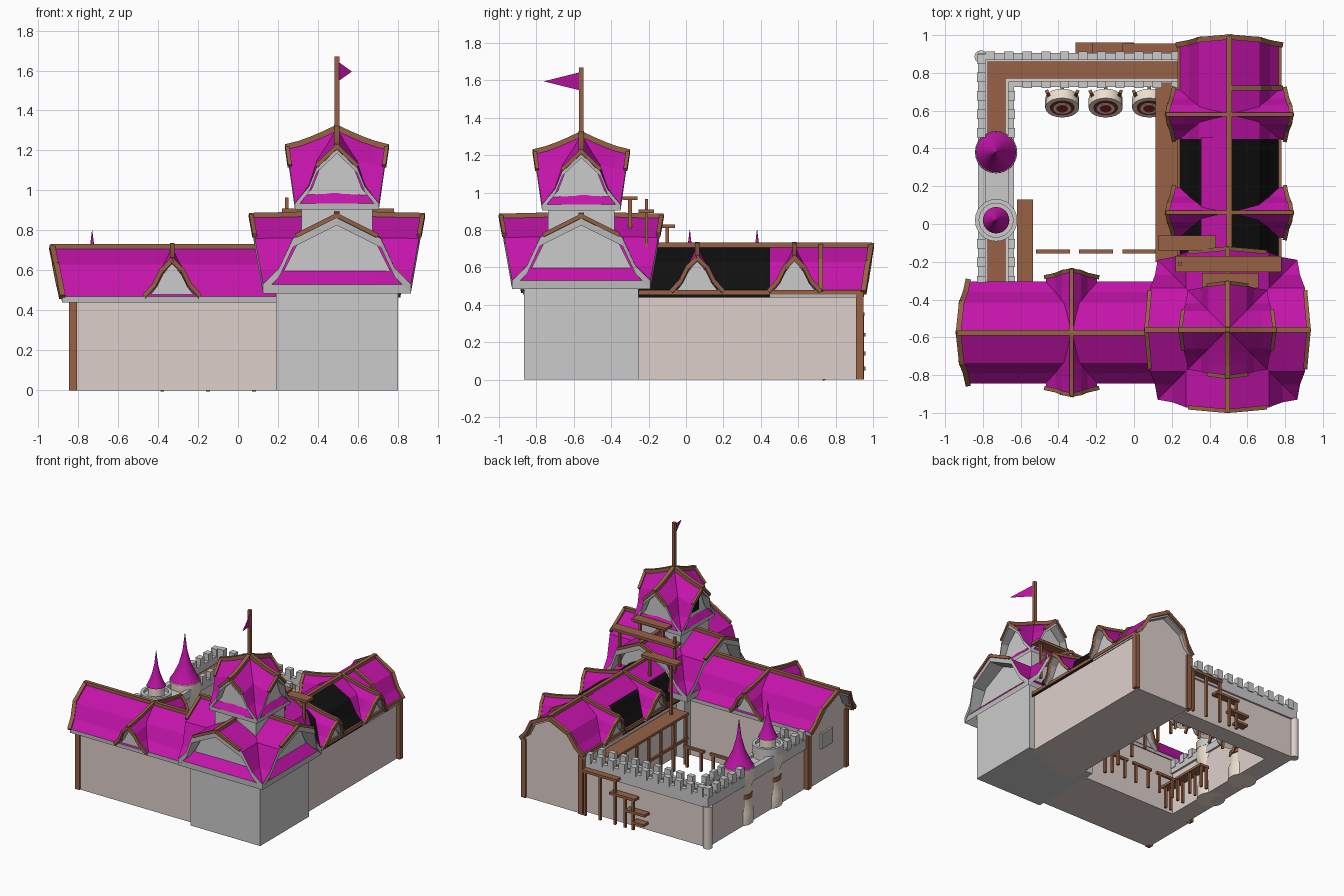
import bpy, bmesh, math
from mathutils import Vector, Matrix

if "Cube" in bpy.data.objects:
    bpy.data.objects.remove(bpy.data.objects["Cube"])


def material(name, *rgb):
    m = bpy.data.materials.new(name)
    m.diffuse_color = (*rgb, 1)
    m.use_nodes = True
    m.node_tree.nodes["Principled BSDF"].inputs["Base Color"].default_value = m.diffuse_color
    return m


PURPLE = material("purple_tiles", .55, .007, .4)
WOOD = material("wood", .31, .12, .06)
WALL = material("plaster", .73, .63, .6)
CREAM = material("cream", .85, .75, .62)
RED = material("red", .35, .02, .02)
BLACK = material("black", .005, .005, .005)
GREY = material("grey", .8, .8, .8)
TRIM = material("dark_grey", .5, .5, .5)


def make(name, bm, *mats):
    bmesh.ops.recalc_face_normals(bm, faces=bm.faces)
    me = bpy.data.meshes.new(name)
    bm.to_mesh(me)
    bm.free()
    for m in mats:
        me.materials.append(m)
    ob = bpy.data.objects.new(name, me)
    bpy.context.collection.objects.link(ob)
    return ob


def boxes(name, mat, *bounds):
    """One object from (x0, x1, y0, y1, z0, z1) boxes."""
    bm = bmesh.new()
    for x0, x1, y0, y1, z0, z1 in bounds:
        mtx = Matrix.Translation(((x0 + x1) / 2, (y0 + y1) / 2, (z0 + z1) / 2)) @ \
            Matrix.Diagonal((x1 - x0, y1 - y0, z1 - z0, 1))
        bmesh.ops.create_cube(bm, size=1, matrix=mtx)
    return make(name, bm, mat)


def beams(name, mat, w, *paths):
    """Square timbers following each path of points."""
    bm = bmesh.new()
    for path in paths:
        for p, q in zip(path, path[1:]):
            p, q = Vector(p), Vector(q)
            d = q - p
            mtx = Matrix.Translation((p + q) / 2) @ d.to_track_quat('Z', 'Y').to_matrix().to_4x4() @ \
                Matrix.Diagonal((w, w, d.length + w * .4, 1))
            bmesh.ops.create_cube(bm, size=1, matrix=mtx)
    return make(name, bm, mat)


def place(axis, c, along, u, z):
    return (along, c + u, z) if axis == 'x' else (c + u, along, z)


def prism(name, mat, axis, c, a, b, half):
    """Wall block with gable; half = (u, z) outline from ridge to ground."""
    outline = half + [(-u, z) for u, z in reversed(half) if u > 0]
    bm = bmesh.new()
    lo = [bm.verts.new(place(axis, c, a, u, z)) for u, z in outline]
    hi = [bm.verts.new(place(axis, c, b, u, z)) for u, z in outline]
    bm.faces.new(lo)
    bm.faces.new(hi)
    for i in range(len(outline)):
        j = (i + 1) % len(outline)
        bm.faces.new((lo[i], lo[j], hi[j], hi[i]))
    return make(name, bm, mat)


def roof(name, axis, c, a, b, half, fa=0, fb=0, rise=0, th=.03, tile=PURPLE, under=TRIM,
         beam=.028, verge=True):
    """Bell-curved gable roof, verges leaning outward by fa / fb at the ridge."""
    prof = [(-u, z) for u, z in reversed(half) if u > 0] + half
    z0, z1 = half[-1][1], half[0][1]
    n = 8 if rise else 1

    def pt(u, z, s, dz=0):
        k = (z - z0) / (z1 - z0)
        lift = rise * k * (1 - abs(2 * s - 1)) ** 1.3
        return place(axis, c, a - fa * k + (b - a + (fa + fb) * k) * s, u, z + lift + dz)

    bm = bmesh.new()
    grid = [[[bm.verts.new(pt(u, z, i / n, dz)) for u, z in prof] for i in range(n + 1)] for dz in (0, -th)]
    m = len(prof) - 1
    for k in (0, 1):
        for i in range(n):
            for j in range(m):
                g = grid[k]
                bm.faces.new((g[i][j], g[i + 1][j], g[i + 1][j + 1], g[i][j + 1])).material_index = k
    t, d = grid
    for j in range(m):
        for i in (0, n):
            bm.faces.new((t[i][j], t[i][j + 1], d[i][j + 1], d[i][j])).material_index = 1
    for i in range(n):
        for j in (0, m):
            bm.faces.new((t[i][j], t[i + 1][j], d[i + 1][j], d[i][j])).material_index = 1
    make(name, bm, tile, under)
    paths = [[pt(0, z1, i / n, .004) for i in range(n + 1)]]
    if verge:
        paths += [[pt(u, z, s) for u, z in prof] for s, f in ((0, fa), (1, fb)) if f]
    beams(name + "_timber", WOOD, beam, *paths)


def lathe(name, mat, x, y, prof, seg=24):
    bm = bmesh.new()
    rings = [[bm.verts.new((x + r * math.cos(i * math.tau / seg), y + r * math.sin(i * math.tau / seg), z))
              for i in range(seg)] for r, z in prof]
    for p, q in zip(rings, rings[1:]):
        for i in range(seg):
            bm.faces.new((p[i], p[(i + 1) % seg], q[(i + 1) % seg], q[i]))
    bm.faces.new(rings[0])
    bm.faces.new(rings[-1])
    ob = make(name, bm, mat)
    for f in ob.data.polygons:
        f.use_smooth = True
    ob.data.set_sharp_from_angle(angle=math.radians(35))
    return ob


# Two wings with bell-shaped roofs
WING = [(0, .715), (.16, .63), (.215, .53), (.27, .47)]
WING_WALL = [(0, .69), (.15, .61), (.2, .51), (.245, .47), (.245, 0)]
prism("left_wing", WALL, 'x', -.575, -.83, .3, WING_WALL)
prism("right_wing", WALL, 'y', .505, -.4, .935, WING_WALL)
roof("left_wing_roof", 'x', -.575, -.88, .3, WING, fa=.05)
roof("right_wing_roof", 'y', .505, .45, .95, WING, fb=.04)
roof("open_roof", 'y', .505, -.35, .45, WING, tile=BLACK, under=BLACK)
bm = bmesh.new()
bm.faces.new([bm.verts.new(v) for v in
              ((.505, -.35, .722), (.505, .46, .722), (.355, .46, .644), (.355, -.35, .644))])
make("roof_patch", bm, PURPLE)
boxes("eaves", WOOD, (-.88, .2, -.835, -.81, .455, .48), (-.88, .2, -.34, -.315, .455, .48),
      (.755, .78, -.25, .95, .455, .48), (.23, .255, -.25, .95, .455, .48))
boxes("corner_posts", WOOD, *[(-.845, -.805, y, y + .04, 0, .46) for y in (-.83, -.36)],
      *[(x, x + .04, .91, .95, 0, .46) for x in (.24, .74)])
beams("rafter", WOOD, .025, [(.505 + u, .72, z + .004) for u, z in WING])
boxes("wall_plaque", TRIM, (-.845, -.83, -.63, -.49, .26, .38))

# Dormers crossing each wing
DORMER = [(0, .65), (.05, .6), (.085, .53), (.135, .475)]
DORMER_WALL = [(0, .635), (.045, .58), (.075, .52), (.11, .475), (.11, .46)]
for i, (ax, c, mid) in enumerate((('y', -.33, -.575), ('x', .06, .505), ('x', .58, .505))):
    prism(f"dormer_gable_{i}", GREY, ax, c, mid - .262, mid + .262, DORMER_WALL)
    roof(f"dormer_roof_{i}", ax, c, mid - .295, mid + .295, DORMER, .035, .035, rise=.07, th=.02, beam=.022)

# Keep: cross-gabled lower and upper storeys
LOW = [(0, .87), (.22, .76), (.29, .61), (.37, .53)]
LOW_WALL = [(0, .84), (.2, .73), (.265, .6), (.305, .54), (.305, 0)]
TOP = [(0, 1.215), (.1, 1.12), (.14, 1.02), (.21, .935)]
TOP_WALL = [(0, 1.19), (.09, 1.1), (.125, 1.01), (.178, .945), (.178, .7)]
for ax, c, mid in (('x', -.56, .495), ('y', .495, -.56)):
    prism("keep_" + ax, GREY, ax, c, mid - .305, mid + .305, LOW_WALL)
    roof("keep_roof_" + ax, ax, c, mid - .37, mid + .37, LOW, .06, .06, rise=.012, th=.045, verge=False)
    prism("keep_top_" + ax, GREY, ax, c, mid - .178, mid + .178, TOP_WALL)
    roof("keep_top_roof_" + ax, ax, c, mid - .21, mid + .21, TOP, .04, .04, rise=.095, th=.03, verge=False)
    for s in (-1, 1):
        beams("keep_verge", WOOD, .022, [place(ax, c, mid + s * (.37 + .06 * k), u, z) for u, z, k in
              ((-.2, .775, .7), (0, .875, 1), (.2, .775, .7))])
        beams("keep_top_verge", WOOD, .02, [place(ax, c, mid + s * (.21 + .04 * k), u, z) for u, z, k in
              ((-.1, 1.125, .66), (0, 1.22, 1), (.1, 1.125, .66))])
boxes("keep_window", BLACK, (.305, .32, -.6, -.52, 1.02, 1.12))
boxes("flag_pole", WOOD, (.483, .507, -.572, -.548, 1.28, 1.67))
bm = bmesh.new()
bm.faces.new([bm.verts.new(v) for v in ((.5, -.56, 1.545), (.5, -.56, 1.645), (.57, -.76, 1.595))])
make("flag", bm, PURPLE)

# Courtyard walls with walkway and merlons
boxes("courtyard_walls", WALL, (-.81, -.65, -.33, .89, 0, .36), (-.65, .25, .74, .89, 0, .36))
boxes("parapets", GREY, (-.825, -.785, -.33, .905, .32, .42), (-.665, -.635, -.33, .755, .34, .4),
      (-.785, .25, .87, .905, .32, .42), (-.665, .25, .725, .755, .34, .4))
boxes("walkway", WOOD, (-.775, -.68, -.33, .86, .35, .375), (-.68, .25, .77, .86, .35, .375))
boxes("walkway_stone", GREY, (-.785, -.665, .02, .38, .35, .38))
merlons = []
for i in range(13):
    y = -.3 + i * .098
    if not (-.1 < y < .46):
        merlons.append((-.832, -.785, y - .025, y + .025, .4, .475))
        if y < .72:
            merlons.append((-.668, -.63, y - .025, y + .025, .38, .45))
for i in range(11):
    x = -.76 + i * .098
    merlons.append((x - .025, x + .025, .868, .912, .4, .475))
    if x > -.66:
        merlons.append((x - .025, x + .025, .72, .757, .38, .45))
boxes("merlons", GREY, *merlons)
lathe("corner_pillar", WALL, -.81, .885, [(.035, 0), (.035, .33)], 12)

# Round turrets on the left wall
for i, y in enumerate((.38, .02)):
    lathe(f"turret_{i}", CREAM, -.73, y, [(.105, 0), (.105, .1), (.09, .14), (.09, .28), (.11, .33), (.11, .44)])
    lathe(f"turret_band_{i}", WOOD, -.73, y, [(.098, .2), (.098, .235)])
lathe("turret_cone_0", PURPLE, -.73, .38, [(.112, .43), (.085, .475), (.045, .56), (.018, .66), (.001, .8)])
lathe("turret_rim", GREY, -.73, .02, [(.112, .41), (.112, .475), (.09, .475), (.09, .45)])
lathe("turret_neck", CREAM, -.73, .02, [(.06, .44), (.06, .54)])
lathe("turret_cone_1", PURPLE, -.73, .02, [(.07, .525), (.05, .565), (.03, .62), (.014, .69), (.001, .8)])

# Archery targets leaning on legs
for i, x in enumerate((-.38, -.15, .08)):
    tilt = Matrix.Translation((x, .64, .14)) @ Matrix.Rotation(math.radians(55), 4, 'X')
    for nm, m, r, h in (("body", CREAM, .09, .03), ("outer", RED, .065, .033),
                        ("ring", CREAM, .048, .036), ("centre", RED, .03, .039)):
        lathe(f"target_{nm}_{i}", m, 0, 0, [(r, -.03), (r, h)], 20).matrix_world = tilt
    beams(f"target_legs_{i}", WOOD, .018, [(x - .05, .63, .02), (x - .08, .7, .23)],
          [(x + .05, .63, .02), (x + .08, .7, .23)], [(x, .66, .15), (x, .74, 0)])

# Gallery along the right wing
boxes("gallery", WOOD, (.115, .25, -.2, .75, .385, .405), (.12, .135, -.2, .75, .19, .21),
      *[(.12, .14, y, y + .02, 0, .39) for y in (-.19, -.04, .12, .27, .42, .57, .72)])
# Low platform and fence in the courtyard
boxes("platform", WOOD, (-.62, -.535, -.32, .13, .175, .195),
      *[(x, x + .018, y, y + .018, 0, .18) for x in (-.61, -.56) for y in (-.3, -.16, -.02, .11)])
fence = []
for a, b in ((-.52, -.34), (-.29, -.11), (-.06, .12)):
    fence += [(a, b, -.155, -.135, .15, .17), (a + .02, a + .038, -.154, -.136, 0, .16),
              (b - .038, b - .02, -.154, -.136, 0, .16)]
boxes("fence", WOOD, *fence)
# Scaffold stairs behind the back wall
boxes("back_scaffold", WOOD, (-.06, .24, .895, .955, .34, .36), (-.22, 0, .9, .96, .23, .25),
      (-.31, -.14, .9, .96, .13, .15), (-.3, -.2, .9, .96, .05, .07),
      *[(x, x + .018, .935, .953, 0, .35) for x in (-.05, .08, .21)],
      *[(x, x + .018, .935, .953, 0, .24) for x in (-.21, -.14)])
# Scaffold boards stepping up the keep
boxes("keep_scaffold", WOOD, (.13, .435, -.14, -.06, .81, .83), (.22, .78, -.255, -.17, .89, .91),
      (.36, .66, -.34, -.26, .96, .98), (.19, .208, -.11, -.092, .39, .82),
      (.38, .398, -.11, -.092, .66, .82), (.235, .253, -.22, -.202, .6, .965),
      (.72, .738, -.22, -.202, .6, .9), (.4, .42, -.31, -.29, .8, .97), (.6, .62, -.31, -.29, .8, .97))
